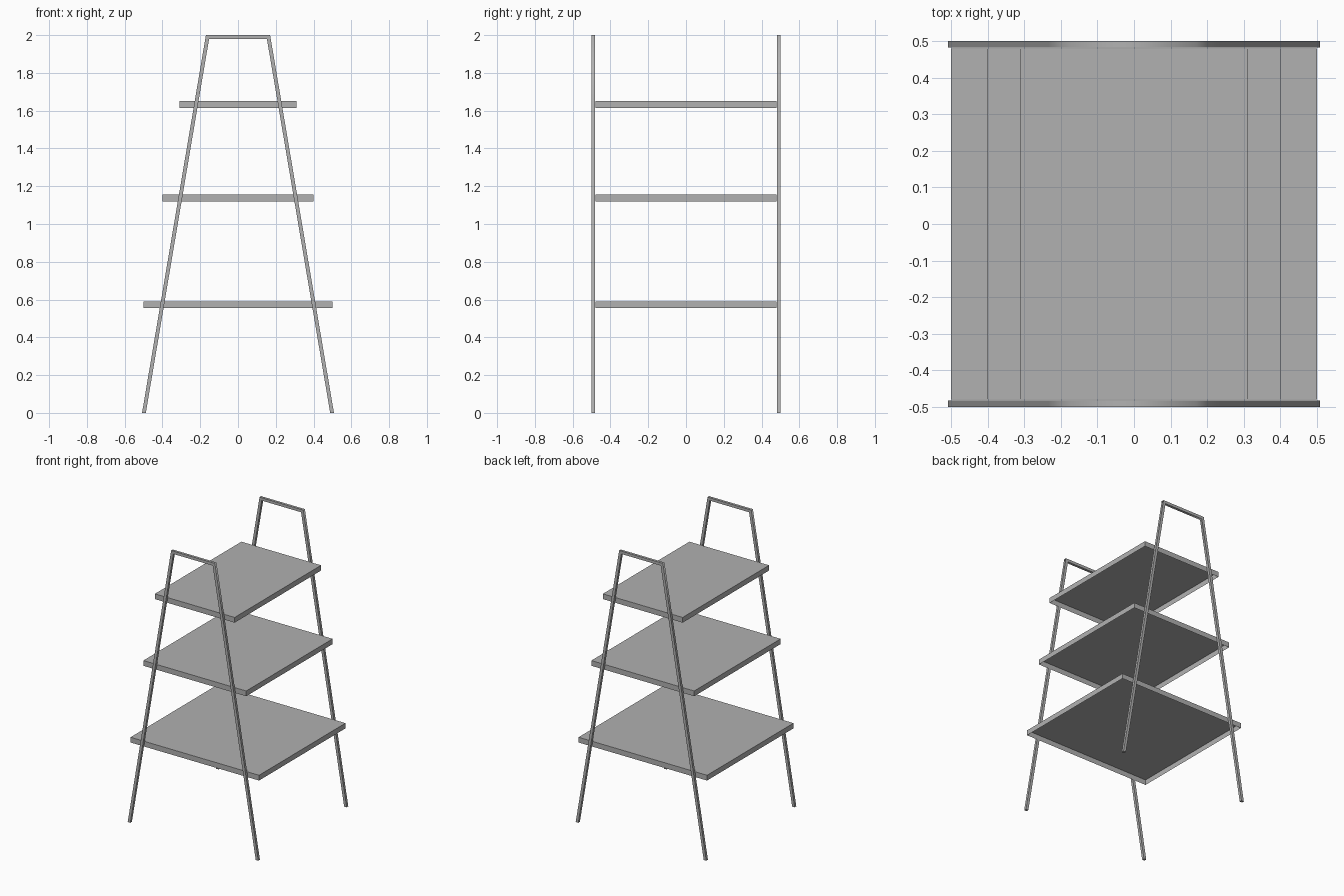
import bpy, bmesh
from mathutils import Vector

if "Cube" in bpy.data.objects:
    bpy.data.objects.remove(bpy.data.objects["Cube"])

grey = bpy.data.materials.new("dark_grey")
grey.diffuse_color = (0.44, 0.44, 0.44, 1)
grey.use_nodes = True
grey.node_tree.nodes["Principled BSDF"].inputs["Base Color"].default_value = grey.diffuse_color


def finish(bm, name):
    mesh = bpy.data.meshes.new(name)
    bm.to_mesh(mesh)
    bm.free()
    mesh.materials.append(grey)
    obj = bpy.data.objects.new(name, mesh)
    bpy.context.collection.objects.link(obj)
    return obj


# Side frame: square tube bent over in a narrow A shape, with a joint at each shelf
def side_frame(name, y0, y1):
    leg = []
    for z in (0, 0.574, 1.138, 1.63):
        leg.append(((0.508 - 0.169 * z, z), (0.488 - 0.169 * z, z)))
    leg.append(((0.17, 2), (0.153, 1.98)))
    left = [((-xo, zo), (-xi, zi)) for (xo, zo), (xi, zi) in leg]
    bm = bmesh.new()
    rings = []
    for (xo, zo), (xi, zi) in left + leg[::-1]:
        corners = [(xo, y0, zo), (xo, y1, zo), (xi, y1, zi), (xi, y0, zi)]
        rings.append([bm.verts.new(c) for c in corners])
    for a, b in zip(rings, rings[1:]):
        for i in range(4):
            j = (i + 1) % 4
            bm.faces.new((a[i], a[j], b[j], b[i])).smooth = True
            bm.edges.get((a[i], b[i])).smooth = False
    # Foot caps
    for ring in (rings[0], rings[-1]):
        cap = bm.faces.new(ring)
        for e in cap.edges:
            e.smooth = False
    bmesh.ops.recalc_face_normals(bm, faces=bm.faces)
    return finish(bm, name)


# Shelf: shallow tray turned upside down, open underneath
def shelf(name, half_width, top, height=0.037, half_depth=0.48):
    bm = bmesh.new()
    bmesh.ops.create_cube(bm, size=1)
    bmesh.ops.scale(bm, vec=Vector((2 * half_width, 2 * half_depth, height)), verts=bm.verts)
    bmesh.ops.translate(bm, vec=Vector((0, 0, top - height / 2)), verts=bm.verts)
    bm.normal_update()
    bottom = [f for f in bm.faces if f.normal.z < -0.5]
    bmesh.ops.delete(bm, geom=bottom, context='FACES_ONLY')
    return finish(bm, name)


side_frame("front_frame", -0.50, -0.482)
side_frame("back_frame", 0.482, 0.50)

for name, half_width, top in (("lower_shelf", 0.50, 0.591),
                              ("middle_shelf", 0.40, 1.157),
                              ("upper_shelf", 0.31, 1.650)):
    shelf(name, half_width, top)
